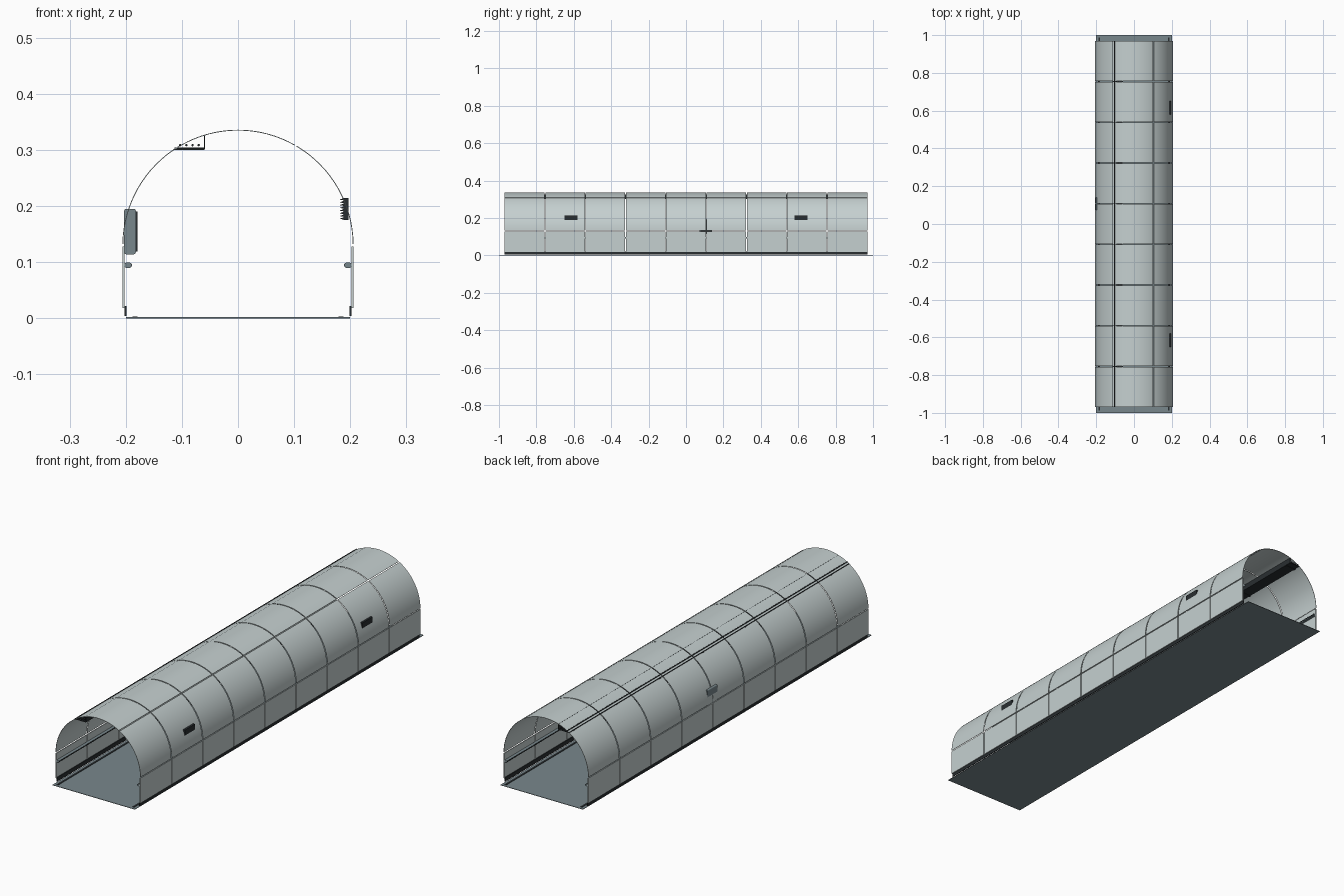
import bpy, bmesh, math

if "Cube" in bpy.data.objects:
    bpy.data.objects.remove(bpy.data.objects["Cube"])


def material(name, rgb):
    m = bpy.data.materials.new(name)
    m.diffuse_color = (*rgb, 1)
    m.use_nodes = True
    m.node_tree.nodes["Principled BSDF"].inputs["Base Color"].default_value = m.diffuse_color
    return m


PANEL = material("pale panel grey", (0.56, 0.63, 0.63))
STEEL = material("blue grey steel", (0.19, 0.245, 0.265))
DARK = material("charcoal", (0.022, 0.027, 0.03))

R, CZ = 0.206, 0.13          # vault radius and spring height
HALF = 0.97                  # half length of the lining
BAYS, GAP = 9, 0.004
BAY = 2 * HALF / BAYS


def prism(bm, pts, y0, y1):
    """Extrude an (x, z) outline along y."""
    a = [bm.verts.new((x, y0, z)) for x, z in pts]
    b = [bm.verts.new((x, y1, z)) for x, z in pts]
    n = len(pts)
    bm.faces.new(a)
    bm.faces.new(b[::-1])
    for i in range(n):
        j = (i + 1) % n
        bm.faces.new((a[j], a[i], b[i], b[j]))


def rect(x0, x1, z0, z1):
    return [(x0, z0), (x1, z0), (x1, z1), (x0, z1)]


def rounded(x0, x1, z0, z1, r, n=4):
    pts = []
    for cx, cz, s in ((x1 - r, z1 - r, 0), (x0 + r, z1 - r, 1),
                      (x0 + r, z0 + r, 2), (x1 - r, z0 + r, 3)):
        for i in range(n + 1):
            t = math.pi / 2 * (s + i / n)
            pts.append((cx + r * math.cos(t), cz + r * math.sin(t)))
    return pts


def circle(cx, cz, r, n=8):
    return [(cx + r * math.cos(i * math.tau / n),
             cz + r * math.sin(i * math.tau / n)) for i in range(n)]


def build(name, parts, mat, smooth=False):
    """Make one object from a list of (outline, y0, y1)."""
    bm = bmesh.new()
    for pts, y0, y1 in parts:
        prism(bm, pts, y0, y1)
    bmesh.ops.recalc_face_normals(bm, faces=bm.faces)
    me = bpy.data.meshes.new(name)
    bm.to_mesh(me)
    bm.free()
    me.materials.append(mat)
    ob = bpy.data.objects.new(name, me)
    bpy.context.collection.objects.link(ob)
    if smooth:
        bpy.ops.object.select_all(action='DESELECT')
        ob.select_set(True)
        bpy.context.view_layer.objects.active = ob
        bpy.ops.object.shade_smooth_by_angle(angle=math.radians(35))
    return ob


def mirrored(pts, s):
    return [(s * x, z) for x, z in pts]


bays = [(-HALF + i * BAY + (GAP / 2 if i else 0),
         -HALF + (i + 1) * BAY - (GAP / 2 if i < BAYS - 1 else 0))
        for i in range(BAYS)]

# Floor slab
build("floor", [(rect(-0.2, 0.2, 0, 0.002), -1, 1)], STEEL)

# Vault lining: three curved panels per bay with open joints
SEG, T = 16, 0.0015
vault = []
for k in range(3):
    a0 = k * math.pi / 3 + GAP / 2 / R
    a1 = (k + 1) * math.pi / 3 - GAP / 2 / R
    ang = [a0 + (a1 - a0) * i / SEG for i in range(SEG + 1)]
    arc = [(R * math.cos(t), CZ + R * math.sin(t)) for t in ang]
    arc += [((R - T) * math.cos(t), CZ + (R - T) * math.sin(t)) for t in ang[::-1]]
    vault += [(arc, y0, y1) for y0, y1 in bays]
build("vault_panels", vault, PANEL, True)

for side, s in (("left", -1), ("right", 1)):
    # Straight wall panels
    wall = mirrored(rect(0.202, 0.206, 0.018, 0.128), s)
    build(side + "_wall_panels", [(wall, y0, y1) for y0, y1 in bays], PANEL)
    # Skirting at the foot of the wall
    build(side + "_skirting",
          [(mirrored(rect(0.199, 0.202, 0.004, 0.022), s), -HALF, HALF)], DARK)
    # Handrail with dark grip strip
    build(side + "_handrail",
          [(mirrored(rounded(0.19, 0.2025, 0.09, 0.099, 0.003), s), -HALF, HALF)],
          STEEL, True)
    build(side + "_handrail_grip",
          [(mirrored(rect(0.1892, 0.1902, 0.0925, 0.0965), s), -HALF, HALF)], DARK)
    # Guide strip on the floor
    build(side + "_floor_strip",
          [(mirrored(rect(0.179, 0.188, 0.0015, 0.0035), s), -0.988, 0.988)], DARK)

# Cable tray under the vault, with cables and hangers
build("cable_tray",
      [(rect(-0.1135, -0.059, 0.3015, 0.304), -HALF, HALF),
       (rect(-0.061, -0.059, 0.304, 0.327), -HALF, HALF)], DARK)
build("tray_cables",
      [(circle(-0.103 + 0.011 * i, 0.3085, 0.0022), -HALF, HALF) for i in range(4)],
      DARK, True)
build("tray_hangers",
      [(rect(-0.115, -0.06, 0.3, 0.302), y - 0.005, y + 0.005)
       for y in [-0.845 + 0.297 * i for i in range(7)]], DARK)

# Louvred vents on the right: a slim case with a saw-tooth inner face
N, Z0, Z1 = 8, 0.175, 0.214
step = (Z1 - Z0) / N
vent = [(0.197, Z0), (0.197, Z1)]
for i in range(N):
    top = Z1 - i * step
    vent += [(0.188, top), (0.181, top - step * 0.55), (0.188, top - step * 0.8)]
vent.append((0.188, Z0))
build("louvre_vents", [(vent, y - 0.035, y + 0.035) for y in (-0.615, 0.615)], DARK)

# Control cabinet on the left with a dark front
build("control_cabinet",
      [(rounded(-0.203, -0.182, 0.114, 0.195, 0.004), 0.073, 0.14)], STEEL, True)
build("cabinet_front", [(rect(-0.183, -0.179, 0.119, 0.19), 0.078, 0.135)], DARK)
